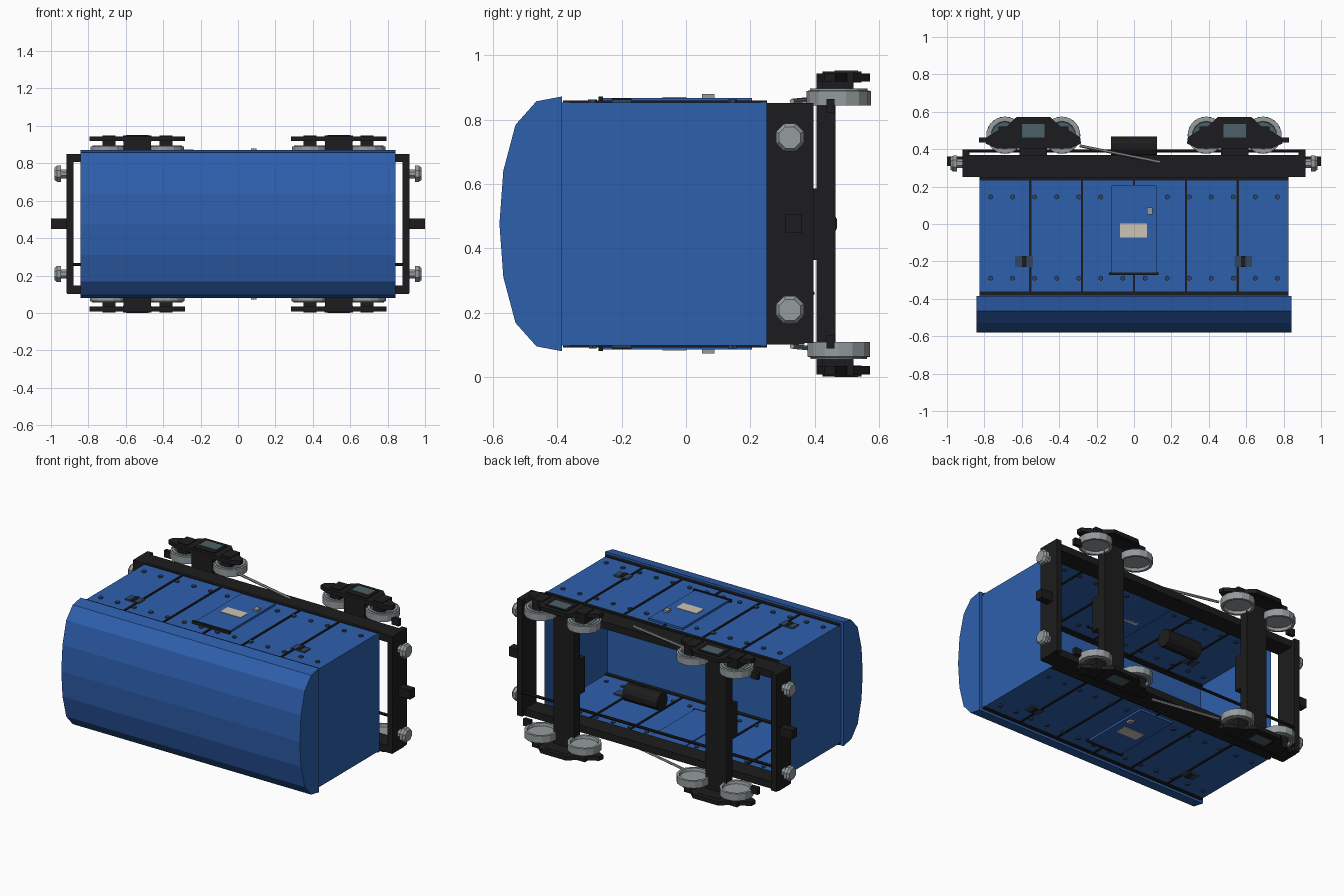
import bpy, bmesh, math
from mathutils import Vector, Matrix

if "Cube" in bpy.data.objects:
    bpy.data.objects.remove(bpy.data.objects["Cube"])

C = 0.476  # the wagon lies on its side: z = C is its centre plane, +y is its underside


def mat(name, r, g, b):
    m = bpy.data.materials.new(name)
    m.diffuse_color = (r, g, b, 1)
    m.use_nodes = True
    m.node_tree.nodes["Principled BSDF"].inputs["Base Color"].default_value = m.diffuse_color
    return m


BLUE = mat("blue_paint", 0.027, 0.115, 0.42)
BLACK = mat("black_iron", 0.012, 0.012, 0.013)
STEEL = mat("steel", 0.30, 0.33, 0.34)
SLATE = mat("slate", 0.07, 0.12, 0.14)
RIVET = mat("rivet_blue", 0.03, 0.06, 0.12)
CREAM = mat("cream", 0.60, 0.56, 0.46)


def finish(name, bm, m):
    bmesh.ops.recalc_face_normals(bm, faces=bm.faces)
    me = bpy.data.meshes.new(name)
    bm.to_mesh(me)
    bm.free()
    me.materials.append(m)
    ob = bpy.data.objects.new(name, me)
    bpy.context.collection.objects.link(ob)
    return ob


def box(name, m, x, y, z, open_bottom=False):
    bm = bmesh.new()
    bmesh.ops.create_cube(bm, size=1)
    for v in bm.verts:
        v.co = [(lo + hi) / 2 + c * (hi - lo) for c, (lo, hi) in zip(v.co, (x, y, z))]
    if open_bottom:
        bm.normal_update()
        bmesh.ops.delete(bm, geom=[f for f in bm.faces if f.normal.y > 0.9], context='FACES')
    return finish(name, bm, m)


def side_box(name, m, s, x, y, d):
    """Box on one flank, d = distance range from the centre plane."""
    return box(name, m, x, y, sorted((C + s * d[0], C + s * d[1])))


def prism(name, m, pts, a, b, place):
    """Extrude a 2D outline from a to b; place(u, v, w) gives the 3D point."""
    bm = bmesh.new()
    r0, r1 = [[bm.verts.new(place(u, v, w)) for u, v in pts] for w in (a, b)]
    bm.faces.new(r0)
    bm.faces.new(r1[::-1])
    n = len(pts)
    for i in range(n):
        j = (i + 1) % n
        bm.faces.new((r0[i], r0[j], r1[j], r1[i]))
    return finish(name, bm, m)


def lathe(name, m, profile, n, centre, axis):
    """Spin (radius, height) points round an axis through centre."""
    bm = bmesh.new()
    rot = Vector((0, 0, 1)).rotation_difference(Vector(axis)).to_matrix().to_4x4()
    mw = Matrix.Translation(centre) @ rot
    rings = []
    for r, h in profile:
        if r == 0:
            rings.append([bm.verts.new(mw @ Vector((0, 0, h)))])
        else:
            rings.append([bm.verts.new(mw @ Vector((r * math.cos(t), r * math.sin(t), h)))
                          for t in ((i + 0.5) * math.tau / n for i in range(n))])
    for p, q in zip(rings, rings[1:]):
        for i in range(n):
            j = (i + 1) % n
            vs = [p[i % len(p)], p[j % len(p)], q[j % len(q)], q[i % len(q)]]
            bm.faces.new(list(dict.fromkeys(vs)))
    return finish(name, bm, m)


def cyl(name, m, r, n, p0, p1):
    d = Vector(p1) - Vector(p0)
    return lathe(name, m, [(0, 0), (r, 0), (r, d.length), (0, d.length)], n, p0, d.normalized())


# body shell, open underneath, and the curved roof
box("body", BLUE, (-0.825, 0.825), (-0.385, 0.25), (C - 0.378, C + 0.378), open_bottom=True)
half = [(-0.385, 0.396), (-0.465, 0.381), (-0.53, 0.308), (-0.568, 0.165)]
roof = half + [(-0.58, 0)] + [(y, -d) for y, d in half[::-1]]
prism("roof", BLUE, roof, -0.843, 0.843, lambda u, v, w: (w, u, C + v))

# flank details, same on both sides
for s in (-1, 1):
    side_box("upper_rail", BLACK, s, (-0.825, 0.825), (-0.382, -0.36), (0.37, 0.384))
    side_box("lower_rail", BLACK, s, (-0.825, 0.825), (0.232, 0.252), (0.37, 0.384))
    for x in (-0.555, -0.278, 0, 0.278, 0.555):
        side_box("panel_strip", BLACK, s, (x - 0.006, x + 0.006), (-0.36, 0.232), (0.372, 0.384))
    for i in range(14):
        x = -0.767 + i * 0.118
        for y in (-0.29, 0.145):
            cyl("rivet", RIVET, 0.014, 6, (x, y, C + s * 0.372), (x, y, C + s * 0.387))
    side_box("door", BLUE, s, (-0.12, 0.12), (-0.26, 0.205), (0.37, 0.391))
    side_box("door_track", BLACK, s, (-0.133, 0.13), (-0.272, -0.258), (0.37, 0.396))
    side_box("door_sign", CREAM, s, (-0.075, 0.07), (-0.073, 0.002), (0.37, 0.394))
    side_box("door_handle", STEEL, s, (0.07, 0.1), (0.05, 0.088), (0.385, 0.403))
    for x in (-0.588, 0.584):
        side_box("side_bracket", RIVET, s, (x - 0.048, x + 0.048), (-0.23, -0.17), (0.37, 0.386))
        side_box("bracket_pin", BLACK, s, (x - 0.012, x + 0.012), (-0.23, -0.17), (0.37, 0.39))
    # chassis side beam and brake lever
    side_box("side_sill", BLACK, s, (-0.915, 0.915), (0.25, 0.368), (0.33, 0.375))
    cyl("brake_lever", STEEL, 0.008, 6, (0.14, 0.33, C + s * 0.381), (-0.29, 0.418, C + s * 0.39))

# brake pipe and air tank under the floor
cyl("brake_pipe", BLACK, 0.009, 8, (-0.89, 0.391, 0.26), (0.89, 0.391, 0.26))
cyl("air_tank", BLACK, 0.056, 12, (-0.122, 0.415, C), (0.122, 0.415, C))

# end beams, couplers and buffers
for e in (-1, 1):
    box("end_beam", BLACK, sorted((e * 0.88, e * 0.917)), (0.25, 0.397), (C - 0.37, C + 0.375))
    box("coupler", BLACK, sorted((e * 0.9, e)), (0.31, 0.36), (C - 0.028, C + 0.03))
    for s in (-1, 1):
        lathe("buffer", STEEL, [(0, 0), (0.026, 0), (0.026, 0.035), (0.047, 0.035),
                                (0.047, 0.055), (0.036, 0.068), (0, 0.068)],
              8, (e * 0.912, 0.323, C + s * 0.268), (e, 0, 0))

# bogies
right = [(0.09, 0.572), (0.15, 0.515), (0.2, 0.495), (0.25, 0.463), (0.255, 0.43), (0.2, 0.405)]
frame = right + [(-u, v) for u, v in right[::-1]]
wheel = [(0, 0.385), (0.08, 0.385), (0.084, 0.368), (0.1, 0.368), (0.1, 0.413),
         (0.09, 0.415), (0.09, 0.42), (0.075, 0.42), (0.07, 0.405), (0, 0.405)]
for e in (-1, 1):
    cx = e * 0.538
    box("bogie_bolster", BLACK, (cx - 0.073, cx + 0.073), (0.405, 0.465), (C - 0.45, C + 0.45))
    box("bogie_pivot", BLACK, (cx - 0.073, cx + 0.073), (0.355, 0.41), (C - 0.113, C + 0.11))
    for s in (-1, 1):
        prism("bogie_side_frame", BLACK, frame, C + s * 0.442, C + s * 0.468,
              lambda u, v, w: (cx + u, v, w))
        side_box("spring_housing", BLACK, s, (cx - 0.076, cx + 0.076), (0.425, 0.545), (0.44, 0.474))
        side_box("spring_plate", SLATE, s, (cx - 0.06, cx + 0.06), (0.462, 0.535), (0.46, 0.476))
        side_box("brake_block", BLACK, s, sorted((e * 0.78, e * 0.83)), (0.437, 0.462), (0.345, 0.388))
        for k in (-1, 1):
            wx = cx + k * 0.152
            lathe("wheel", STEEL, wheel, 14, (wx, 0.475, C), (0, 0, s))
            lathe("wheel_web", SLATE, [(0, 0.405), (0.068, 0.405), (0.068, 0.409), (0, 0.409)],
                  14, (wx, 0.475, C), (0, 0, s))
            side_box("axle_box", BLACK, s, (wx - 0.035, wx + 0.035), (0.425, 0.52), (0.405, 0.473))
